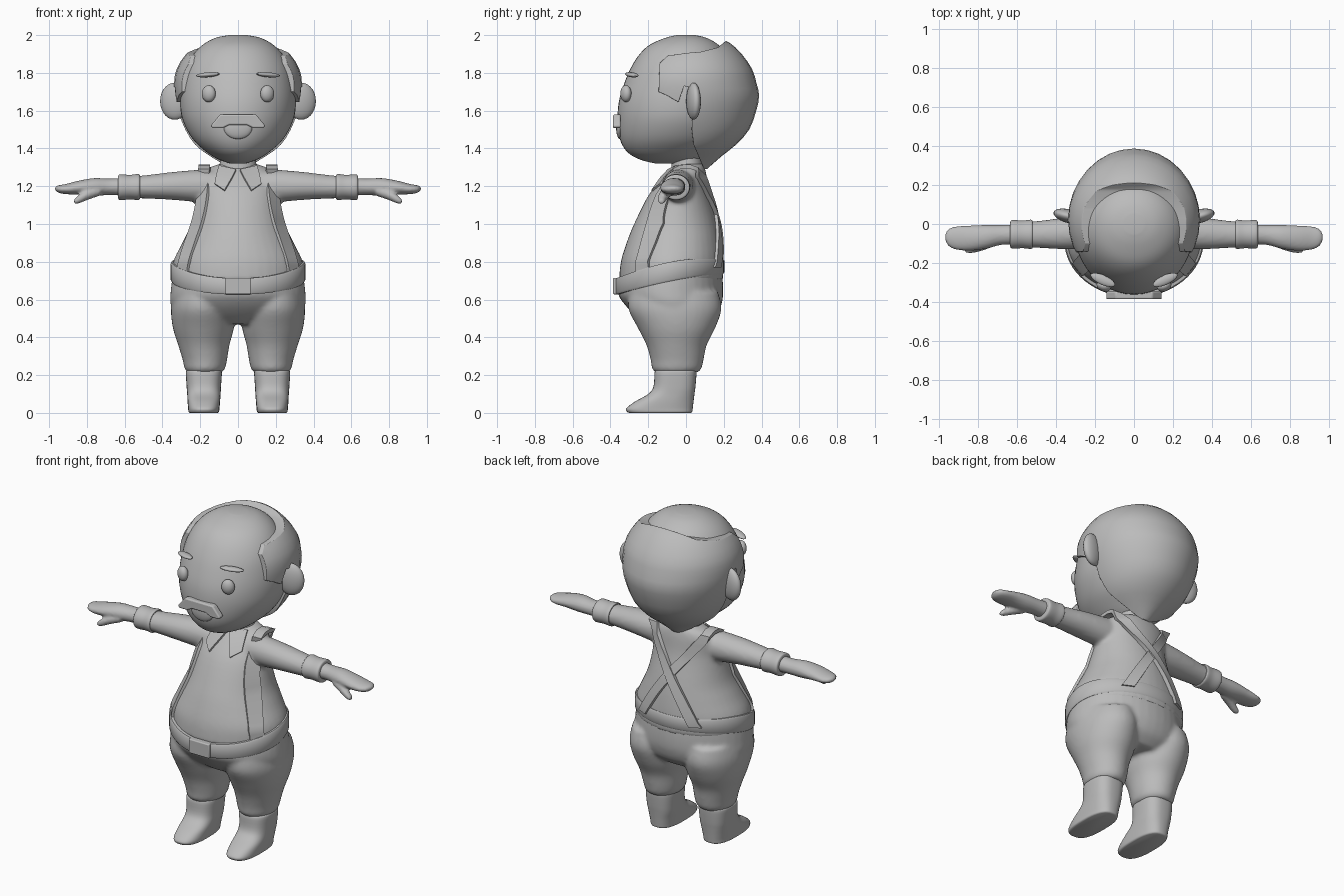
import bpy, bmesh, math
from mathutils import Vector, Euler

cube = bpy.data.objects.get("Cube")
if cube:
    bpy.data.objects.remove(cube)

grey = bpy.data.materials.new("plain grey")
grey.use_nodes = True
grey.diffuse_color = (0.5, 0.5, 0.5, 1)
grey.node_tree.nodes["Principled BSDF"].inputs["Base Color"].default_value = grey.diffuse_color
SIDES = (("left", 1), ("right", -1))


def finish(name, bm, angle=40):
    bmesh.ops.recalc_face_normals(bm, faces=bm.faces)
    me = bpy.data.meshes.new(name)
    bm.to_mesh(me)
    bm.free()
    ob = bpy.data.objects.new(name, me)
    bpy.context.collection.objects.link(ob)
    me.materials.append(grey)
    return shade(ob, angle)


def shade(ob, angle):
    bpy.ops.object.select_all(action="DESELECT")
    ob.select_set(True)
    bpy.context.view_layer.objects.active = ob
    bpy.ops.object.shade_smooth_by_angle(angle=math.radians(angle))
    return ob


def bake(ob, angle=40):
    """Turn the modifiers into real geometry."""
    dg = bpy.context.evaluated_depsgraph_get()
    me = bpy.data.meshes.new_from_object(ob.evaluated_get(dg))
    ob.modifiers.clear()
    ob.data = me
    return shade(ob, angle)


def smooth_rows(rows, steps=4):
    out = []
    for i in range(len(rows) - 1):
        a, b, c, d = (Vector(rows[max(0, min(len(rows) - 1, i + k))]) for k in (-1, 0, 1, 2))
        for s in range(steps):
            t = s / steps
            out.append(b + t / 2 * (c - a + t * (2 * a - 5 * b + 4 * c - d + t * (3 * (b - c) + d - a))))
    return out + [Vector(rows[-1])]


def loft(bm, rows, side=1, along_x=False, n=40, power=1.0, steps=4):
    """Rows are (height, y0, y1, cross0, cross1); rings are rounded ovals."""
    rings = []
    for h, y0, y1, c0, c1 in smooth_rows(rows, steps):
        ring = []
        for k in range(n):
            a = math.tau * k / n
            u, v = (math.copysign(abs(f) ** power, f) for f in (math.cos(a), math.sin(a)))
            c, y = (c0 + c1) / 2 + (c1 - c0) / 2 * u, (y0 + y1) / 2 + (y1 - y0) / 2 * v
            ring.append(bm.verts.new((side * h, y, c) if along_x else (side * c, y, h)))
        rings.append(ring)
    for p, q in zip(rings, rings[1:]):
        for k in range(n):
            bm.faces.new((p[k], p[k - 1], q[k - 1], q[k]))
    bm.faces.new(rings[0])
    bm.faces.new(rings[-1])


def sym(rows):
    return [(z, y0, y1, -r, r) for z, y0, y1, r in rows]


def ball(name, loc, size, rot=(0, 0, 0)):
    bm = bmesh.new()
    bmesh.ops.create_uvsphere(bm, u_segments=24, v_segments=14, radius=1)
    turn = Euler(rot).to_matrix()
    for v in bm.verts:
        v.co = turn @ (v.co * Vector(size)) + Vector(loc)
    return finish(name, bm)


def slab(name, pts, depth):
    """Extrude a polygon along the vector depth."""
    bm = bmesh.new()
    face = bm.faces.new([bm.verts.new(p) for p in pts])
    ext = bmesh.ops.extrude_face_region(bm, geom=[face])
    bmesh.ops.translate(bm, verts=[e for e in ext["geom"] if isinstance(e, bmesh.types.BMVert)], vec=depth)
    return finish(name, bm)


def fuse(ob, voxel=0.012, rounds=6):
    m = ob.modifiers.new("fuse", "REMESH")
    m.mode, m.voxel_size, m.use_smooth_shade = "VOXEL", voxel, True
    s = ob.modifiers.new("soften", "SMOOTH")
    s.iterations = rounds
    return bake(ob, 60)


def bevel(ob, width):
    m = ob.modifiers.new("bevel", "BEVEL")
    m.width, m.segments = width, 3
    return bake(ob)


# Head
bm = bmesh.new()
loft(bm, sym([(2.0, -.05, .05, .05), (1.985, -.11, .11, .12), (1.95, -.19, .17, .185), (1.9, -.245, .21, .235),
              (1.83, -.29, .25, .275), (1.75, -.325, .28, .297), (1.65, -.355, .3, .307), (1.55, -.362, .28, .293),
              (1.45, -.35, .22, .24), (1.38, -.31, .13, .165), (1.34, -.24, .08, .1), (1.32, -.16, .03, .04)]), n=48)
finish("head", bm)

# Hair: a thicker skull shape trimmed by a side outline
bm = bmesh.new()
loft(bm, sym([(1.99, -.02, .16, .09), (1.96, -.14, .23, .2), (1.9, -.24, .295, .275), (1.82, -.3, .35, .325),
              (1.75, -.33, .372, .338), (1.68, -.34, .387, .335), (1.6, -.34, .372, .32), (1.5, -.3, .335, .28),
              (1.42, -.25, .265, .23), (1.36, -.2, .19, .16), (1.29, -.1, .11, .06)]), n=32, steps=2)
hair = finish("hair", bm)
outline = [(.235, 1.99), (.17, 1.935), (.08, 1.912), (0, 1.905), (-.1, 1.89), (-.14, 1.85), (-.145, 1.7),
           (-.1, 1.68), (-.04, 1.645), (-.01, 1.73), (.04, 1.72), (.03, 1.5), (.04, 1.42), (.1, 1.28),
           (.5, 1.28), (.5, 1.99)]
cutter = slab("hair_cutter", [(-.5, y, z) for y, z in outline], (1, 0, 0))
cutter.hide_render = True
cut = hair.modifiers.new("trim", "BOOLEAN")
cut.operation, cut.solver, cut.object = "INTERSECT", "EXACT", cutter
bake(hair)
bpy.data.objects.remove(cutter)
bevel(hair, 0.008)

# Face
for tag, s in SIDES:
    ball(tag + "_ear", (s * .335, .04, 1.65), (.08, .035, .098), (0, 0, s * .25))
    ball(tag + "_eye", (s * .155, -.318, 1.69), (.038, .028, .045), (0, 0, s * .4))
    ball(tag + "_eyebrow", (s * .16, -.287, 1.79), (.068, .025, .013), (0, s * .08, s * .42))
tache = [(-.095, 1.58), (.095, 1.58), (.145, 1.52), (.135, 1.507), (.08, 1.508), (.045, 1.525),
         (-.045, 1.525), (-.08, 1.508), (-.135, 1.507), (-.145, 1.52)]
bevel(slab("moustache", [(x, -.386, z) for x, z in tache], (0, .04, 0)), .008)
ball("mouth", (0, -.35, 1.51), (.075, .02, .06))

# Shirt with sleeves
TORSO = [(1.32, -.06, .09, .09), (1.295, -.075, .1, .16), (1.25, -.12, .11, .205), (1.15, -.2, .125, .218),
         (1.0, -.275, .165, .25), (.9, -.315, .185, .295), (.8, -.345, .197, .343), (.7, -.355, .197, .347)]
bm = bmesh.new()
loft(bm, sym(TORSO))
for tag, s in SIDES:
    loft(bm, [(.1, -.12, .05, 1.12, 1.28), (.2, -.125, .045, 1.115, 1.287), (.35, -.13, .033, 1.128, 1.275),
              (.5, -.122, .015, 1.135, 1.257), (.6, -.118, .01, 1.138, 1.252)], s, True)
fuse(finish("shirt", bm))

bm = bmesh.new()
loft(bm, sym([(1.4, -.07, .07, .09), (1.33, -.075, .085, .095), (1.26, -.08, .09, .11)]))
finish("neck", bm)


def on_torso(x, z, front, gap=0.0):
    """Point on the torso surface at x and z."""
    for a, b in zip(TORSO, TORSO[1:]):
        if a[0] >= z >= b[0]:
            _, y0, y1, r = Vector(a).lerp(Vector(b), (a[0] - z) / (a[0] - b[0]))
    bulge = math.sqrt(max(0, 1 - (x / r) ** 2))
    return Vector((x, (y0 + y1) / 2 + (-1 if front else 1) * ((y1 - y0) / 2 * bulge + gap), z))


def ribbon(name, pairs, thick):
    bm = bmesh.new()
    vs = [[bm.verts.new(p) for p in pair] for pair in pairs]
    for p, q in zip(vs, vs[1:]):
        bm.faces.new((p[0], p[1], q[1], q[0]))
    ob = finish(name, bm)
    m = ob.modifiers.new("thickness", "SOLIDIFY")
    m.thickness, m.offset = thick, 0
    return bake(ob)


# Braces, crossing at the back, and collar flaps
for tag, s in SIDES:
    pairs = []
    for z, x in smooth_rows([(.74, .29), (.8, .282), (.9, .25), (1.0, .215), (1.1, .192), (1.2, .18), (1.25, .176)]):
        pairs.append([on_torso(s * (x + w), z, True, .006) for w in (-.027, .027)])
    for y, z in ((-.065, 1.285), (-.03, 1.302), (.02, 1.305), (.06, 1.29)):
        pairs.append([Vector((s * (.178 + w), y, z)) for w in (-.03, .03)])
    for z, x in smooth_rows([(1.25, .15), (1.18, .1), (1.05, 0), (.92, -.09), (.77, -.18)]):
        pairs.append([on_torso(s * (x + w), z, False, .009 + .003 * s) for w in (-.033, .033)])
    ribbon(tag + "_brace", pairs, .022)
    edges = [((.01, 1.285), (.1, 1.305)), ((.03, 1.245), (.112, 1.265)), ((.05, 1.21), (.118, 1.235)),
             ((.07, 1.175), (.122, 1.21))]
    ribbon(tag + "_collar", [[on_torso(s * x, z, True, .006) for x, z in e] for e in edges], .016)

# Cuffs and hands
for tag, s in SIDES:
    bm = bmesh.new()
    loft(bm, [(.52, -.122, .017, 1.133, 1.26), (.53, -.128, .022, 1.127, 1.265), (.57, -.124, .018, 1.13, 1.26),
              (.625, -.126, .02, 1.127, 1.262), (.635, -.115, .01, 1.138, 1.252)], s, True)
    finish(tag + "_cuff", bm)
    bm = bmesh.new()
    loft(bm, [(.6, -.105, -.002, 1.15, 1.245), (.68, -.107, -.005, 1.153, 1.24), (.76, -.127, -.005, 1.15, 1.243),
              (.84, -.137, -.008, 1.155, 1.23), (.91, -.132, -.012, 1.158, 1.212), (.95, -.115, -.025, 1.165, 1.205),
              (.968, -.085, -.05, 1.18, 1.196)], s, True)
    loft(bm, [(.73, -.12, -.06, 1.15, 1.2), (.79, -.14, -.085, 1.13, 1.185), (.84, -.15, -.105, 1.11, 1.155),
              (.868, -.145, -.115, 1.105, 1.13)], s, True)
    fuse(finish(tag + "_hand", bm), .008, 3)

# Trousers
bm = bmesh.new()
loft(bm, sym([(.8, -.3, .18, .33), (.72, -.345, .193, .347), (.64, -.362, .197, .357), (.58, -.33, .19, .358),
              (.52, -.27, .165, .33), (.47, -.2, .11, .2)]))
for tag, s in SIDES:
    loft(bm, [(.64, -.3, .17, .03, .34), (.55, -.305, .188, .02, .355), (.45, -.255, .155, .022, .345),
              (.36, -.21, .11, .045, .317), (.28, -.187, .093, .058, .293), (.235, -.18, .082, .068, .283),
              (.215, -.165, .065, .085, .268)], s)
fuse(finish("trousers", bm))

# Boots
for tag, s in SIDES:
    bm = bmesh.new()
    loft(bm, [(.225, -.155, .05, .09, .268), (.215, -.166, .056, .085, .276), (.14, -.172, .05, .09, .272),
              (.1, -.2, .045, .092, .269), (.06, -.27, .04, .095, .267), (.025, -.315, .036, .098, .264),
              (.006, -.312, .033, .101, .262), (0, -.3, .025, .108, .255)], s, power=.75)
    finish(tag + "_boot", bm, 50)

# Belt, dipping at the front, and buckle
bm = bmesh.new()
rings = []
for k in range(64):
    a = math.tau * k / 64
    x, y = math.cos(a), math.sin(a)
    yy = -.087 + .288 * y
    top = .815 - .105 * max(0, (.05 - yy) / .43) ** 1.6
    low = .735 - .11 * max(0, (.2 - yy) / .58) ** 1.5
    sect = ((-.03, low), (-.004, low), (.002, low + .01), (.002, top - .01), (-.004, top), (-.03, top))
    rings.append([bm.verts.new(((.355 + d) * x, -.087 + (.288 + d) * y, z)) for d, z in sect])
for p, q in zip(rings, rings[1:] + rings[:1]):
    for i in range(6):
        bm.faces.new((p[i - 1], p[i], q[i], q[i - 1]))
finish("belt", bm)
frame = [(-.07, .628), (.07, .628), (.07, .715), (-.07, .715)]
bevel(slab("buckle", [(x, -.386, z) for x, z in frame], (0, .04, 0)), .006)
